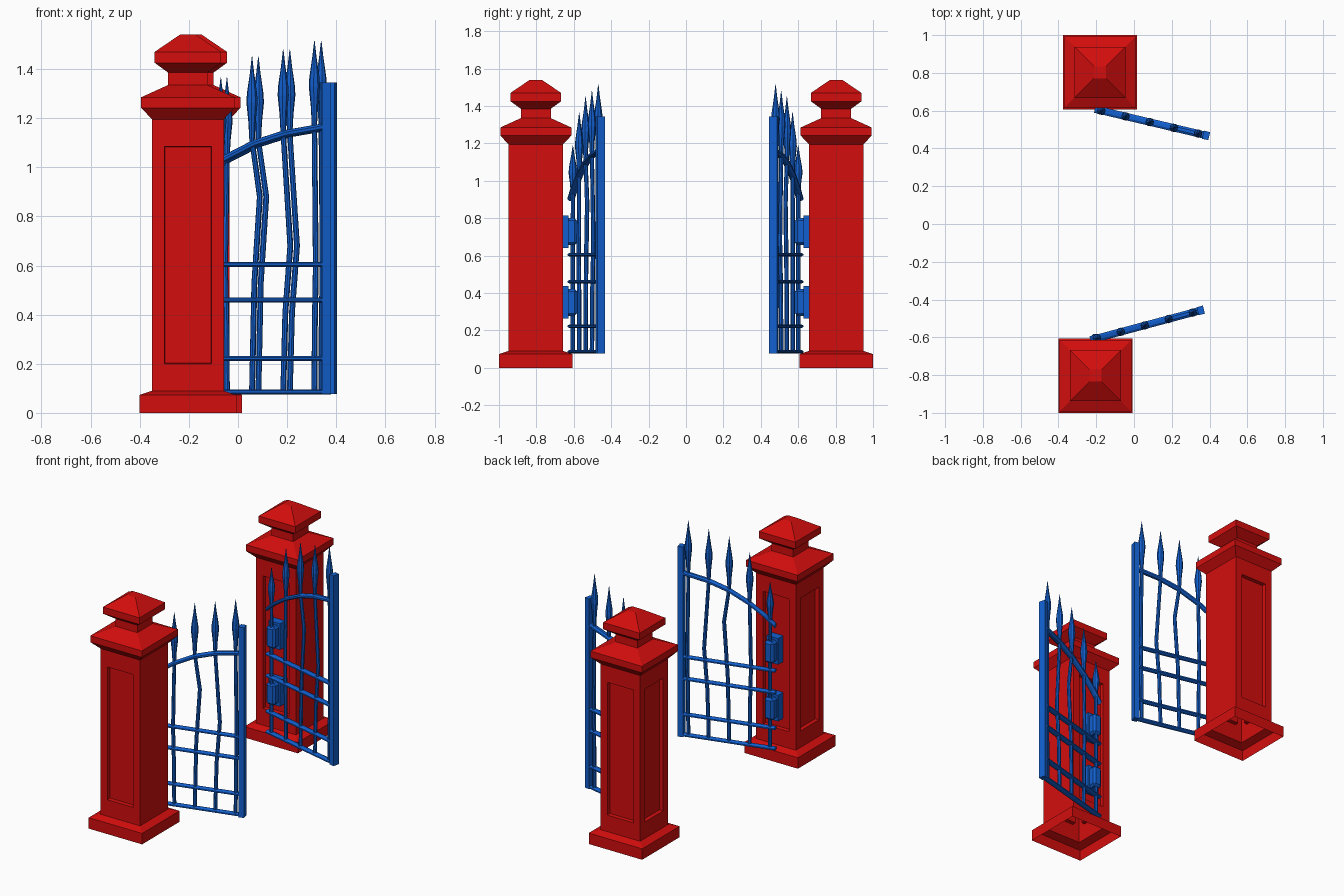
import bpy, bmesh, math
from mathutils import Matrix, Vector

cube = bpy.data.objects.get("Cube")
if cube:
    bpy.data.objects.remove(cube, do_unlink=True)


def material(name, color):
    m = bpy.data.materials.new(name)
    m.use_nodes = True
    m.diffuse_color = color
    m.node_tree.nodes["Principled BSDF"].inputs["Base Color"].default_value = color
    return m


RED = material("red_stone", (0.65, 0.004, 0.004, 1))
BLUE = material("blue_iron", (0.006, 0.115, 0.62, 1))


def finish(bm, name, mat, matrix):
    bm.transform(matrix)
    mesh = bpy.data.meshes.new(name)
    bm.to_mesh(mesh)
    bm.free()
    mesh.materials.append(mat)
    obj = bpy.data.objects.new(name, mesh)
    bpy.context.collection.objects.link(obj)
    return obj


def loft(rings, sides, along="z", caps=(True, True)):
    """Skin rings given as (centre, radius_a, radius_b) along z or x."""
    bm = bmesh.new()
    loops = []
    for c, ra, rb in rings:
        loop = []
        for i in range(sides):
            a = 2 * math.pi * (i + 0.5) / sides
            u, v = ra * math.cos(a), rb * math.sin(a)
            off = Vector((u, v, 0)) if along == "z" else Vector((0, u, v))
            loop.append(bm.verts.new(Vector(c) + off))
        loops.append(loop)
    for lo, hi in zip(loops, loops[1:]):
        for i in range(sides):
            j = (i + 1) % sides
            bm.faces.new((lo[i], lo[j], hi[j], hi[i]))
    if caps[0]:
        bm.faces.new(loops[0][::-1])
    if caps[1]:
        bm.faces.new(loops[-1])
    bm.normal_update()
    return bm


def box(size, centre, bevel=0.0):
    bm = bmesh.new()
    bmesh.ops.create_cube(bm, size=1)
    bm.transform(Matrix.Translation(centre) @ Matrix.Diagonal((*size, 1)))
    if bevel:
        bmesh.ops.bevel(bm, geom=bm.edges[:], offset=bevel, segments=1, affect="EDGES")
    return bm


# Pillar half widths by height, open underneath
PILLAR = [(0.197, 0), (0.197, 0.073), (0.146, 0.09), (0.146, 1.195),
          (0.19, 1.242), (0.19, 1.285), (0.08, 1.335), (0.08, 1.385),
          (0.135, 1.425), (0.135, 1.47), (0.032, 1.54)]


def pillar(name, matrix):
    r2 = math.sqrt(2)
    bm = loft([((0, 0, z), w * r2, w * r2) for w, z in PILLAR], 4, caps=(False, True))
    # Recessed panels on every shaft face but the right-hand one
    shaft = [f for f in bm.faces
             if f.calc_center_median().z < 1 and f.calc_area() > 0.2 and f.normal.x < 0.5]
    bmesh.ops.inset_individual(bm, faces=shaft, thickness=0.071, depth=0)
    for f in shaft:
        for v in f.verts:
            v.co.z = 0.2 if v.co.z < 0.6 else 1.085
    bmesh.ops.inset_individual(bm, faces=shaft, thickness=0.003, depth=-0.025)
    finish(bm, name, RED, matrix)


# Picket tip height, spear length, sideways bend and height of the bend
PICKETS = [(1.19, 0.27, 0, 0.6), (1.365, 0.33, -0.008, 0.6), (1.45, 0.34, 0.033, 0.88),
           (1.48, 0.34, 0.03, 0.68), (1.515, 0.34, 0.006, 0.6)]
SPACING = 0.1315
SPEAR = [(0, 0.011), (0.22, 0.015), (0.45, 0.023), (0.56, 0.021), (0.8, 0.009), (1, 0.001)]
ARCH = [(-0.035, 0.905), (0.03, 0.96), (0.135, 1.03), (0.265, 1.095),
        (0.4, 1.137), (0.565, 1.165)]


def gate(side, matrix):
    for i, (tip, length, bend, height) in enumerate(PICKETS):
        x, neck = i * SPACING, tip - length
        rings = [((x, 0, 0.08), 0.012, 0.012),
                 ((x + bend * 0.3, 0, height * 0.6), 0.012, 0.012),
                 ((x + bend, 0, height), 0.012, 0.012)]
        rings += [((x, 0, neck + t * length), r, r) for t, r in SPEAR]
        finish(loft(rings, 8), f"{side}_picket_{i + 1}", BLUE, matrix)

    # Straight rails and the arched top rail
    for i, z in enumerate((0.086, 0.222, 0.46, 0.605)):
        rings = [((x, 0, z), 0.021, 0.011) for x in (-0.035, 0.565)]
        finish(loft(rings, 8, "x"), f"{side}_rail_{i + 1}", BLUE, matrix)
    rings = [((x, 0, z), 0.021, 0.015) for x, z in ARCH]
    finish(loft(rings, 8, "x"), f"{side}_arched_rail", BLUE, matrix)

    # Closing post at the free end
    finish(box((0.034, 0.044, 1.268), (0.57, 0, 0.711)), f"{side}_closing_post", BLUE, matrix)


def hinges(side, x, s):
    for name, z in (("lower", 0.35), ("upper", 0.728)):
        finish(box((0.085, 0.055, 0.174), (x, s * 0.656, z)),
               f"{side}_{name}_hinge_plate", BLUE, Matrix())
        finish(box((0.066, 0.06, 0.145), (x, s * 0.612, z), 0.014),
               f"{side}_{name}_hinge_block", BLUE, Matrix())


# Two facing pillars, each with a partly open gate
for side, s, x, y, angle in (("front", -1, -0.204, 0.605, 15), ("back", 1, -0.18, 0.6, -13.3)):
    pillar(f"{side}_pillar", Matrix.Translation((x, s * 0.803, 0)))
    hinges(side, x + 0.007, s)
    gate(side, Matrix.Translation((x + 0.007, s * y, 0))
         @ Matrix.Rotation(math.radians(angle), 4, "Z"))
